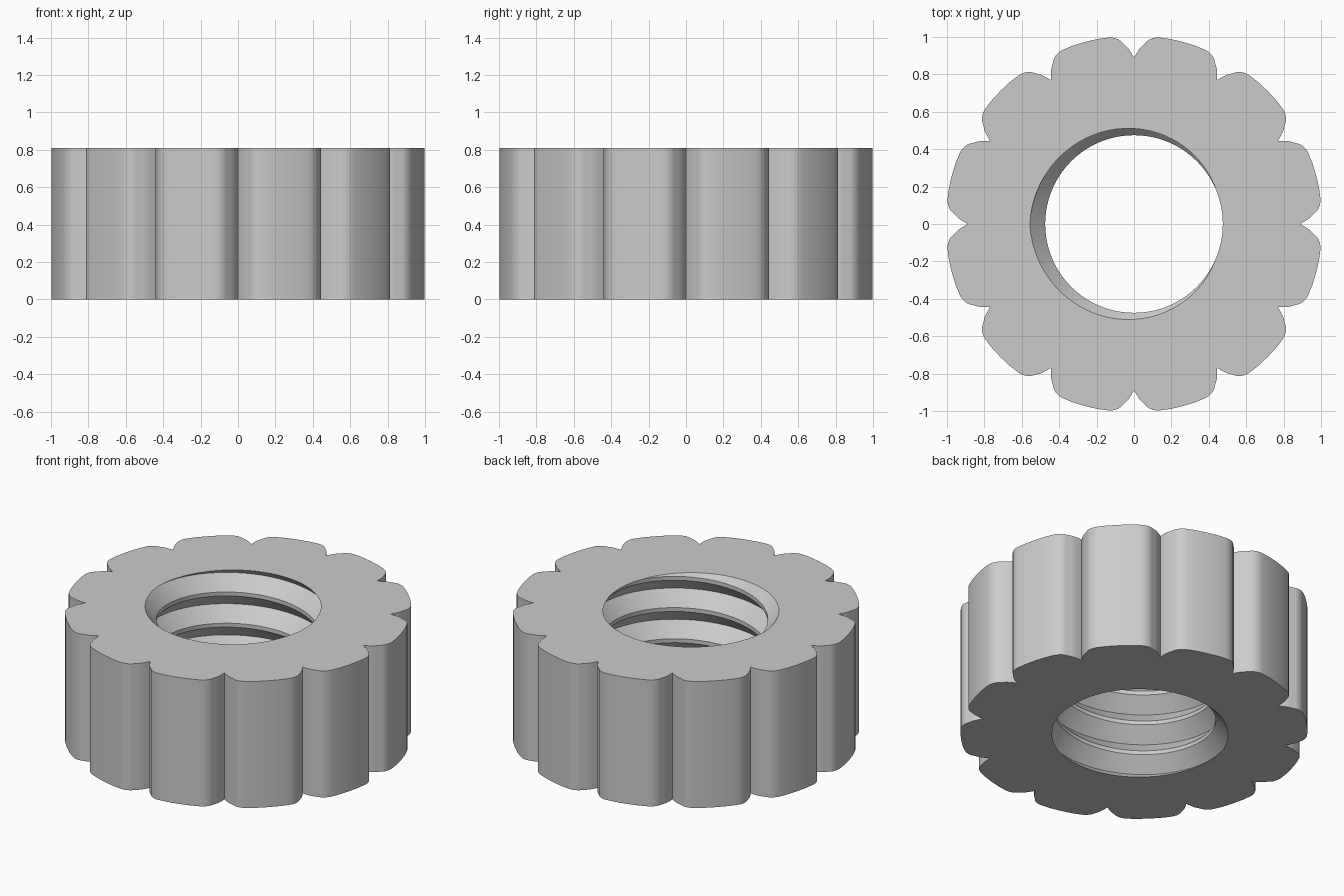
import bpy, bmesh, math
from mathutils import Vector

cube = bpy.data.objects.get("Cube")
if cube:
    bpy.data.objects.remove(cube, do_unlink=True)

HEIGHT = 0.81
PITCH = 0.2
MINOR, MAJOR = 0.475, 0.557
CREST = 0.025
STEPS = 72
LOBES = 12

# Half of one grip lobe: degrees from its middle, radius
HALF_LOBE = [(0, 1.008), (4, 1.008), (7, 1.006), (8.2, 1.004), (9.3, 0.998),
             (10.3, 0.989), (11, 0.979), (11.6, 0.966), (12.3, 0.954),
             (13, 0.942), (14, 0.917), (15, 0.888)]


def polar(radius, angle, z):
    return Vector((radius * math.cos(angle), radius * math.sin(angle), z))


def add_bore(bm):
    """Right-handed V thread, trimmed flat at both ends."""
    flank = (PITCH - CREST) / 2
    profile = [(MAJOR, 0), (MINOR, flank), (MINOR, flank + CREST)]
    turns = math.ceil(HEIGHT / PITCH) + 3
    rows = []
    for turn in range(turns):
        for radius, rise in profile:
            row = []
            for i in range(STEPS + 1):
                angle = math.tau * i / STEPS
                z = HEIGHT + PITCH * (turn - turns + 2 + i / STEPS - 0.5) + rise
                row.append(bm.verts.new(polar(radius, angle, z)))
            rows.append(row)
    for low, high in zip(rows, rows[1:]):
        for i in range(STEPS):
            bm.faces.new((low[i], low[i + 1], high[i + 1], high[i]))
    bmesh.ops.remove_doubles(bm, verts=bm.verts[:], dist=0.0001)
    for z, side in ((0, -1), (HEIGHT, 1)):
        bmesh.ops.bisect_plane(bm, geom=bm.verts[:] + bm.edges[:] + bm.faces[:],
                               dist=0.00001, plane_co=(0, 0, z),
                               plane_no=(0, 0, side), clear_outer=True)


def add_grip(bm):
    """Lobed outer wall."""
    lobe = [(-a, r) for a, r in HALF_LOBE[:0:-1]] + HALF_LOBE[:-1]
    outline = [(r, math.radians(a) + math.tau * (k + 0.5) / LOBES)
               for k in range(LOBES) for a, r in lobe]
    low = [bm.verts.new(polar(r, a, 0)) for r, a in outline]
    high = [bm.verts.new(polar(r, a, HEIGHT)) for r, a in outline]
    for i in range(len(low)):
        bm.faces.new((low[i - 1], low[i], high[i], high[i - 1]))


def add_end(bm, z):
    """Flat ring between the bore and the outer wall."""
    rim = [e for e in bm.edges if e.is_boundary
           and all(abs(v.co.z - z) < 0.0005 for v in e.verts)]
    bmesh.ops.triangle_fill(bm, edges=rim, use_beauty=True, normal=(0, 0, 1))


bm = bmesh.new()
add_bore(bm)
add_grip(bm)
add_end(bm, 0)
add_end(bm, HEIGHT)
bmesh.ops.recalc_face_normals(bm, faces=bm.faces[:])
mesh = bpy.data.meshes.new("knurled_nut")
bm.to_mesh(mesh)
bm.free()

nut = bpy.data.objects.new("knurled_nut", mesh)
bpy.context.collection.objects.link(nut)

# Plain grey metal
grey = bpy.data.materials.new("light_grey")
grey.use_nodes = True
colour = (0.6, 0.6, 0.6, 1)
grey.diffuse_color = colour
grey.node_tree.nodes["Principled BSDF"].inputs["Base Color"].default_value = colour
mesh.materials.append(grey)

bpy.ops.object.select_all(action='DESELECT')
nut.select_set(True)
bpy.context.view_layer.objects.active = nut
bpy.ops.object.shade_smooth_by_angle(angle=math.radians(30))
